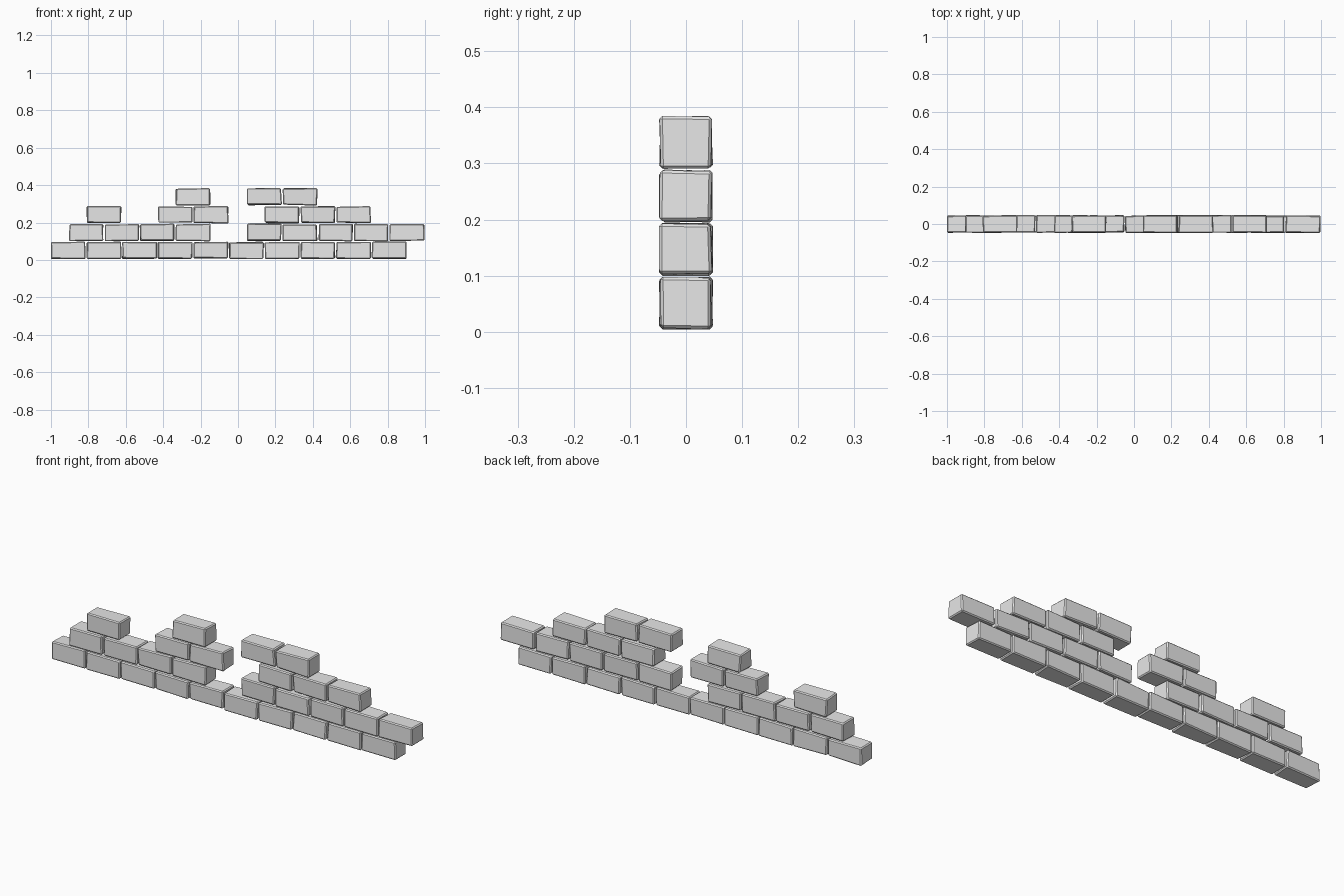
import bpy
import bmesh
import random
from mathutils import Vector

cube = bpy.data.objects.get("Cube")
if cube:
    bpy.data.objects.remove(cube, do_unlink=True)

random.seed(7)

PITCH, LENGTH, DEPTH, HEIGHT = 0.1905, 0.183, 0.091, 0.089
ROW_STEP = 0.0955
JITTER = 0.003

stone = bpy.data.materials.new("grey_stone")
stone.use_nodes = True
colour = (0.8, 0.8, 0.8, 1)
stone.diffuse_color = colour
bsdf = next(n for n in stone.node_tree.nodes if n.type == "BSDF_PRINCIPLED")
bsdf.inputs["Base Color"].default_value = colour


def add_brick(name, centre):
    """One chipped block: a box with nudged corners and chamfered edges."""
    bm = bmesh.new()
    bmesh.ops.create_cube(bm, size=1)
    for v in bm.verts:
        v.co *= Vector((LENGTH, DEPTH, HEIGHT))
        v.co += Vector([random.uniform(-JITTER, JITTER) for _ in range(3)])
    bmesh.ops.bevel(bm, geom=bm.edges[:], offset=0.005, segments=1,
                    affect="EDGES", profile=0.5)
    mesh = bpy.data.meshes.new(name)
    bm.to_mesh(mesh)
    bm.free()
    mesh.materials.append(stone)
    brick = bpy.data.objects.new(name, mesh)
    brick.location = centre
    bpy.context.collection.objects.link(brick)


# Bricks standing in each course, bottom to top
courses = [
    range(10),
    [0, 1, 2, 3, 5, 6, 7, 8, 9],
    [1, 3, 4, 6, 7, 8],
    [3, 5, 6],
]

# Running bond: every second course is shifted by half a brick
for row, slots in enumerate(courses):
    start = -0.907 + (row % 2) * PITCH / 2
    for slot in slots:
        add_brick(f"brick_row{row + 1}_{slot + 1}",
                  (start + slot * PITCH, 0, 0.051 + row * ROW_STEP))
